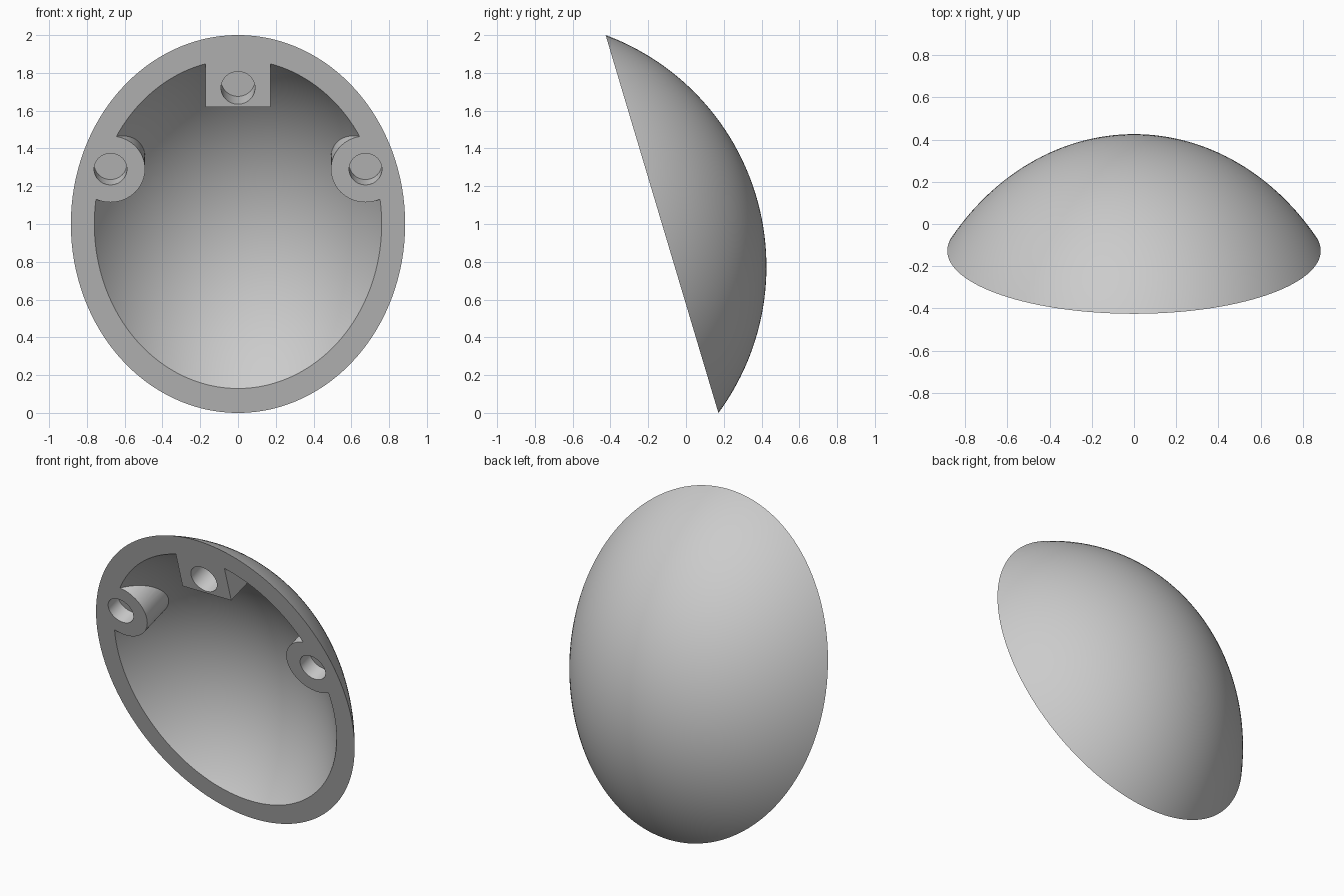
import bpy, bmesh, math
from mathutils import Matrix, Vector

cube = bpy.data.objects.get("Cube")
if cube:
    bpy.data.objects.remove(cube, do_unlink=True)

# Working frame: x = width, y = depth behind the rim plane, z = along the rim plane
TILT = math.atan2(0.597, 2.0)
CENTRE_DEPTH = -0.788          # ellipsoid centre lies in front of the rim plane
TURN = Matrix.Rotation(-math.pi / 2, 4, 'X')   # primitive z axis -> +y


def make_object(name, bm):
    bmesh.ops.recalc_face_normals(bm, faces=bm.faces[:])
    mesh = bpy.data.meshes.new(name)
    bm.to_mesh(mesh)
    bm.free()
    obj = bpy.data.objects.new(name, mesh)
    bpy.context.scene.collection.objects.link(obj)
    return obj


def ellipsoid(rx, r):
    bm = bmesh.new()
    place = (Matrix.Translation((0, CENTRE_DEPTH, 0))
             @ Matrix.Diagonal((rx, r, r, 1)) @ TURN)
    bmesh.ops.create_uvsphere(bm, u_segments=128, v_segments=96, radius=1, matrix=place)
    return bm


def peg(name, x, z, radius, front, back):
    bm = bmesh.new()
    place = Matrix.Translation((x, (front + back) / 2, z)) @ TURN
    bmesh.ops.create_cone(bm, cap_ends=True, segments=64, radius1=radius,
                          radius2=radius, depth=back - front, matrix=place)
    return make_object(name, bm)


def subtract(target, cutter):
    cutter.hide_render = True
    mod = target.modifiers.new("cut", 'BOOLEAN')
    mod.operation = 'DIFFERENCE'
    mod.solver = 'EXACT'
    mod.object = cutter
    bpy.context.view_layer.objects.active = target
    bpy.ops.object.modifier_apply(modifier=mod.name)
    bpy.data.objects.remove(cutter, do_unlink=True)


# Solid outer dome, cut flat at the rim plane
bm = ellipsoid(1.109, 1.308)
bmesh.ops.bisect_plane(bm, geom=bm.verts[:] + bm.edges[:] + bm.faces[:],
                       plane_co=(0, 0, 0), plane_no=(0, -1, 0), clear_outer=True)
bmesh.ops.edgeloop_fill(bm, edges=[e for e in bm.edges if e.is_boundary])
shell = make_object("dome_shell", bm)

# Cavity with the mounting bosses left standing
cavity = make_object("cavity", ellipsoid(1.007, 1.203))
for side in (-1, 1):
    subtract(cavity, peg("side_boss", side * 0.675, 0.303, 0.183, -0.2, 0.6))
bm = bmesh.new()
bmesh.ops.create_cube(bm, size=1, matrix=Matrix.Translation((0, 0.2, 0.947))
                      @ Matrix.Diagonal((0.342, 0.8, 0.6, 1)))
subtract(cavity, make_object("top_block", bm))
subtract(shell, cavity)

# Blind holes in the bosses
for side in (-1, 1):
    subtract(shell, peg("side_hole", side * 0.675, 0.303, 0.087, -0.1, 0.1))
subtract(shell, peg("top_hole", 0, 0.752, 0.09, -0.1, 0.145))

# Lean the dome into place
shell.data.transform(Matrix.Translation((0, -0.127, 1.0))
                     @ Matrix.Rotation(TILT, 4, 'X'))

# Plain grey material
grey = bpy.data.materials.new("light_grey")
grey.use_nodes = True
colour = (0.6, 0.6, 0.6, 1)
grey.diffuse_color = colour
grey.node_tree.nodes["Principled BSDF"].inputs["Base Color"].default_value = colour
shell.data.materials.clear()
shell.data.materials.append(grey)

bpy.ops.object.select_all(action='DESELECT')
shell.select_set(True)
bpy.context.view_layer.objects.active = shell
bpy.ops.object.shade_smooth_by_angle(angle=math.radians(30))
